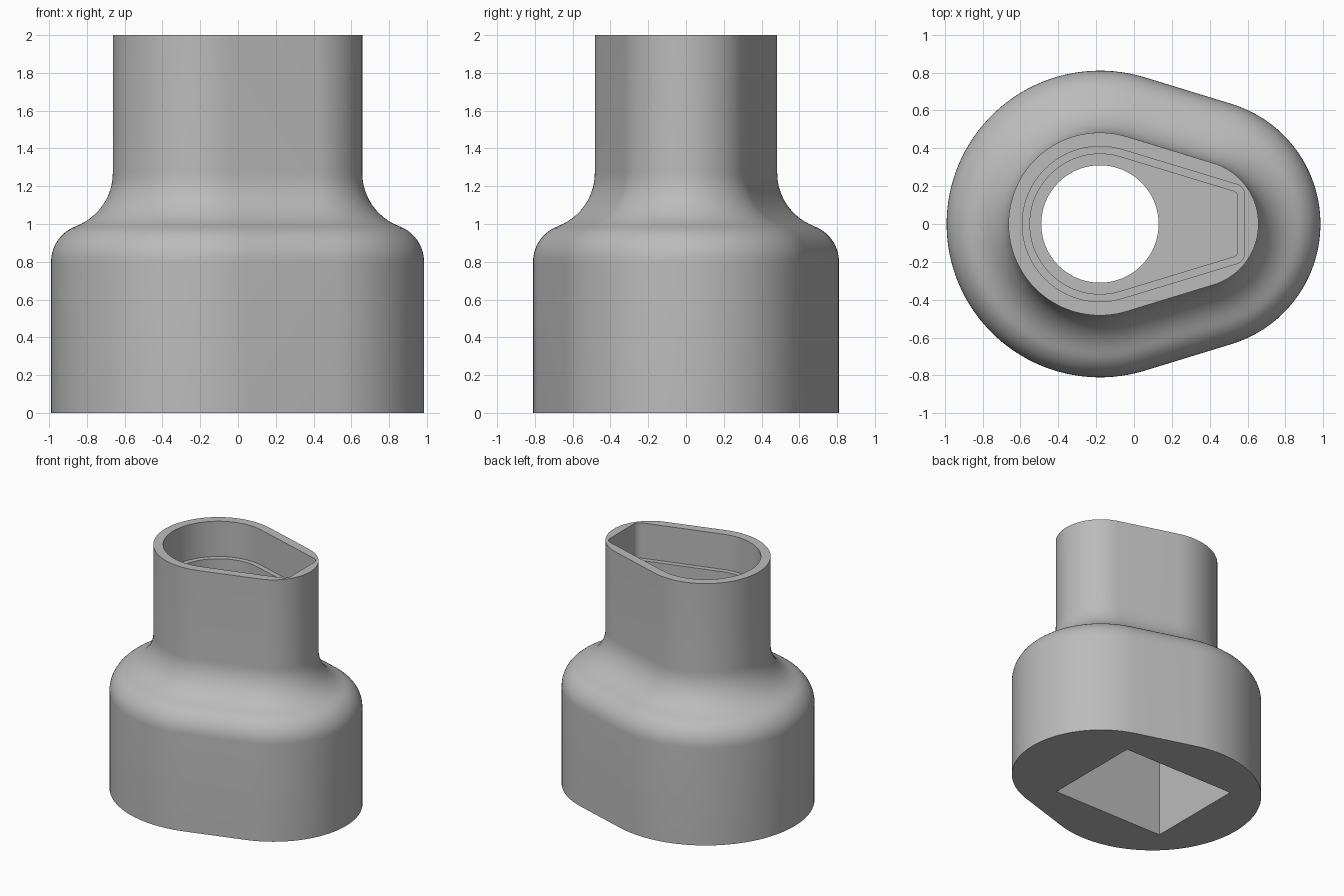
import bpy, bmesh
from math import pi, tau, acos, atan2, hypot, cos, sin, radians

if "Cube" in bpy.data.objects:
    bpy.data.objects.remove(bpy.data.objects["Cube"])

grey = bpy.data.materials.new("plain_grey")
grey.use_nodes = True
colour = (0.5, 0.5, 0.5, 1)
grey.diffuse_color = colour
grey.node_tree.nodes["Principled BSDF"].inputs["Base Color"].default_value = colour


def outline(circles, step=radians(3)):
    """Points round a belt stretched over circles (x, y, r), counter-clockwise."""
    def tangent(a, b):
        dx, dy = b[0] - a[0], b[1] - a[1]
        return atan2(dy, dx) - acos((a[2] - b[2]) / hypot(dx, dy))

    points, count = [], len(circles)
    for i, (x, y, r) in enumerate(circles):
        start, sweep, steps = 0, tau, round(tau / step)
        if count > 1:
            start = tangent(circles[i - 1], circles[i])
            sweep = (tangent(circles[i], circles[(i + 1) % count]) - start) % tau
            steps = max(4, round(sweep / step))
        last = steps + 1 if count > 1 else steps
        for k in range(last):
            a = start + sweep * k / steps
            points.append((x + r * cos(a), y + r * sin(a)))
    return points


def loft(name, levels):
    """Closed solid through a stack of (outline, z) levels."""
    bm = bmesh.new()
    rings = [[bm.verts.new((x, y, z)) for x, y in pts] for pts, z in levels]
    for low, high in zip(rings, rings[1:]):
        for i in range(len(low)):
            j = (i + 1) % len(low)
            bm.faces.new((low[i], low[j], high[j], high[i]))
    bm.faces.new(rings[0][::-1])
    bm.faces.new(rings[-1])
    mesh = bpy.data.meshes.new(name)
    bm.to_mesh(mesh)
    bm.free()
    mesh.materials.append(grey)
    obj = bpy.data.objects.new(name, mesh)
    bpy.context.collection.objects.link(obj)
    return obj


def cut(target, name, pts, bottom, top):
    """Carve a straight-sided pocket out of the target."""
    cutter = loft(name, [(pts, bottom), (pts, top)])
    cutter.hide_render = True
    mod = target.modifiers.new(name, "BOOLEAN")
    mod.operation, mod.solver, mod.object = "DIFFERENCE", "EXACT", cutter
    bpy.context.view_layer.objects.active = target
    bpy.ops.object.modifier_apply(modifier=mod.name)
    bpy.data.objects.remove(cutter)


# Outer body: egg-shaped base, rounded shoulder, flared neck
CX, NOSE = -0.18, 0.322


def egg(inset):
    return outline([(CX, 0, 0.81 - inset), (NOSE, 0, 0.663 - inset)])


join = radians(69.6)
profile = [(0, 0)]
profile += [(0.2 - 0.2 * cos(join * k / 10), 0.8 + 0.2 * sin(join * k / 10)) for k in range(11)]
for k in range(1, 13):
    a = join * (1 - k / 12)
    profile.append((0.027 + 0.3 * cos(a), 1.27 - 0.3 * sin(a)))
profile.append((0.327, 2))
body = loft("adapter_body", [(egg(inset), z) for inset, z in profile])


# Stepped socket in the neck, flat at its narrow end
def socket(inset):
    r = 0.06 - inset
    return outline([(CX, 0, 0.41 - inset), (0.525, -0.152, r), (0.525, 0.152, r)])


cut(body, "upper_socket", socket(0), 1.71, 2.2)
cut(body, "lower_socket", socket(0.04), 1.2, 1.8)

# Rectangular pocket from below and the round bore joining the two
pocket = [(-0.59, -0.41), (0.41, -0.41), (0.41, 0.41), (-0.59, 0.41)]
cut(body, "bottom_pocket", pocket, -0.2, 0.8)
cut(body, "round_bore", outline([(CX, 0, 0.31)]), 0.6, 1.4)

bpy.ops.object.select_all(action="DESELECT")
body.select_set(True)
bpy.context.view_layer.objects.active = body
bpy.ops.object.shade_smooth_by_angle(angle=radians(30))
